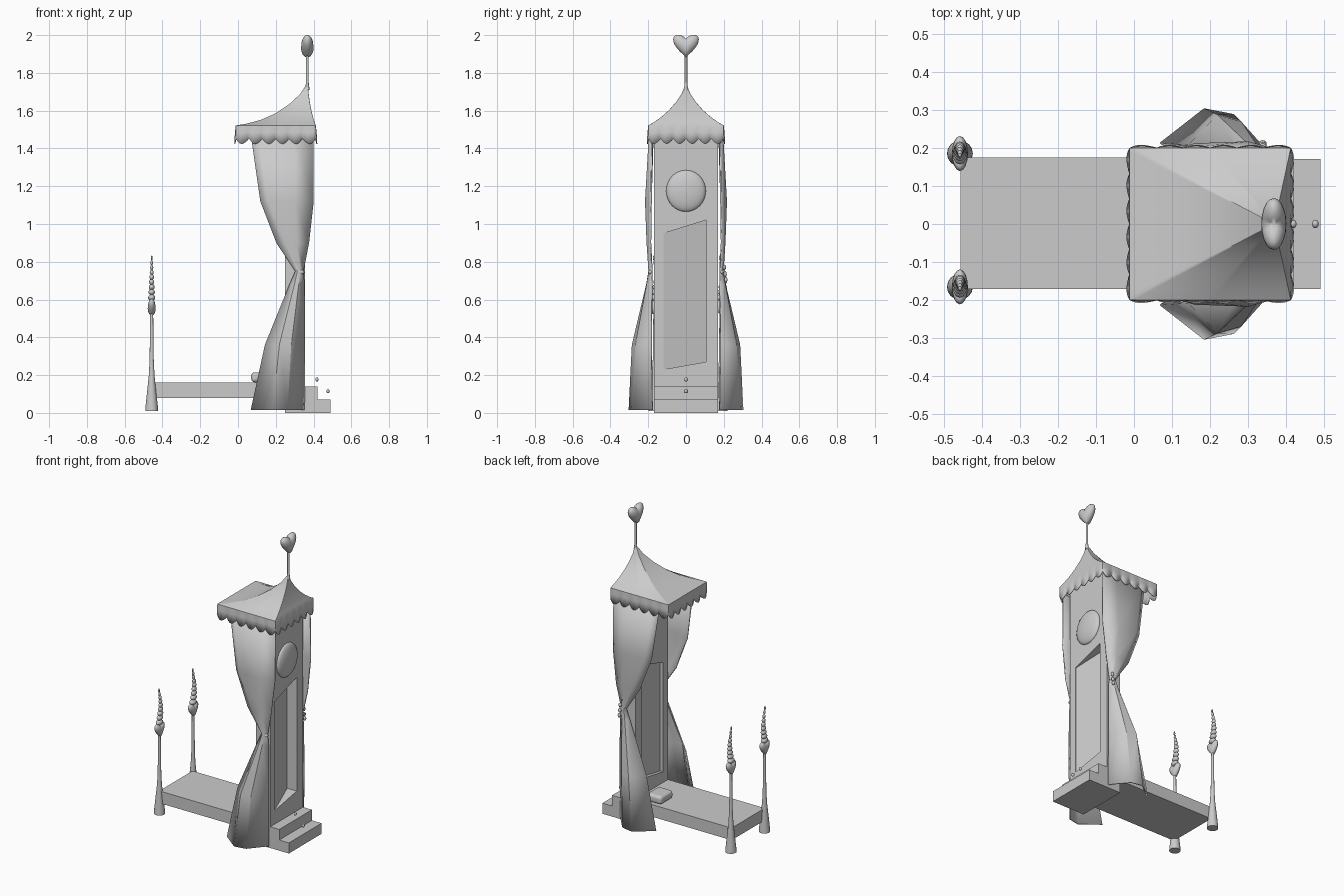
import bpy, bmesh, math
from math import sin, cos, pi

if "Cube" in bpy.data.objects:
    bpy.data.objects.remove(bpy.data.objects["Cube"])


def mesh_obj(name, verts, faces, smooth=None):
    me = bpy.data.meshes.new(name)
    me.from_pydata(verts, [], faces)
    bm = bmesh.new()
    bm.from_mesh(me)
    bmesh.ops.recalc_face_normals(bm, faces=bm.faces)
    bm.to_mesh(me)
    bm.free()
    ob = bpy.data.objects.new(name, me)
    bpy.context.collection.objects.link(ob)
    if smooth:
        bpy.ops.object.select_all(action='DESELECT')
        ob.select_set(True)
        bpy.context.view_layer.objects.active = ob
        bpy.ops.object.shade_smooth_by_angle(angle=math.radians(smooth))
    return ob


def prism(name, outline, lo, hi, axis):
    """Extrude a 2D outline along 'y' (outline is x,z) or 'z' (outline is x,y)."""
    n = len(outline)
    put = (lambda p, h: (p[0], h, p[1])) if axis == 'y' else (lambda p, h: (p[0], p[1], h))
    verts = [put(p, h) for h in (lo, hi) for p in outline]
    faces = [list(range(n)), list(range(n, 2 * n))]
    faces += [(i, (i + 1) % n, n + (i + 1) % n, n + i) for i in range(n)]
    return mesh_obj(name, verts, faces)


def box(name, x0, x1, y0, y1, z0, z1):
    return prism(name, [(x0, y0), (x1, y0), (x1, y1), (x0, y1)], z0, z1, 'z')


def lathe(name, x, y, profile, n=16):
    verts = [(x + r * cos(2 * pi * i / n), y + r * sin(2 * pi * i / n), z)
             for r, z in profile for i in range(n)]
    faces = [(k * n + i, k * n + (i + 1) % n, (k + 1) * n + (i + 1) % n, (k + 1) * n + i)
             for k in range(len(profile) - 1) for i in range(n)]
    faces += [list(range(n)), list(range(len(verts) - n, len(verts)))]
    return mesh_obj(name, verts, faces, 40)


def blob(name, loc, size, heart=False, seg=20, rings=12):
    bm = bmesh.new()
    bmesh.ops.create_uvsphere(bm, u_segments=seg, v_segments=rings, radius=1)
    for v in bm.verts:
        x, y, z = v.co
        if heart:
            z = z * .8 + .72 * abs(y) ** .75 - .17
        v.co = (loc[0] + x * size[0], loc[1] + y * size[1], loc[2] + z * size[2])
    me = bpy.data.meshes.new(name)
    bm.to_mesh(me)
    bm.free()
    for p in me.polygons:
        p.use_smooth = True
    ob = bpy.data.objects.new(name, me)
    bpy.context.collection.objects.link(ob)
    return ob


def solidify(ob, t):
    m = ob.modifiers.new("thickness", 'SOLIDIFY')
    m.thickness = t
    m.offset = 0


# bed base and pillow
box("bed_base", -.455, .29, -.17, .175, .08, .16)
pillow = box("pillow", .07, .18, .03, .16, .162, .215)
bev = pillow.modifiers.new("round", 'BEVEL')
bev.width, bev.segments = .018, 3

# steps with little floating knobs
prism("steps", [(.28, 0), (.49, 0), (.49, .07), (.42, .07), (.42, .14), (.28, .14)], -.17, .17, 'y')
for i, (x, z) in enumerate([(.476, .115), (.418, .177)]):
    blob(f"step_knob_{i}", (x, 0, z), (.009, .011, .011), seg=10, rings=6)

# tower wall: frame around a slanted door panel
box("wall_side_left", .25, .355, -.17, -.12, .0, 1.5)
box("wall_side_right", .25, .355, .105, .17, .0, 1.5)
mesh_obj("wall_top", [(x, y, z) for x in (.25, .355)
                      for y, z in ((-.12, .95), (.105, 1.02), (.105, 1.5), (-.12, 1.5))],
         [(0, 1, 2, 3), (4, 5, 6, 7), (0, 1, 5, 4), (1, 2, 6, 5), (2, 3, 7, 6), (3, 0, 4, 7)])
mesh_obj("wall_sill", [(x, y, z) for x in (.25, .355)
                       for y, z in ((-.12, 0), (.105, 0), (.105, .27), (-.12, .23))],
         [(0, 1, 2, 3), (4, 5, 6, 7), (0, 1, 5, 4), (1, 2, 6, 5), (2, 3, 7, 6), (3, 0, 4, 7)])
prism("door_panel", [(.352, -.12), (.285, .105), (.272, .105), (.272, -.12)], .23, 1.02, 'z')
blob("round_ornament", (.355, 0, 1.175), (.03, .105, .11), seg=24, rings=16)

# canopy roof with wavy scalloped valance
PEAK = (.367, 0)
N, SCALLOPS = 192, 24
rim = []
for i in range(N):
    s = 4 * i / N
    k, f = int(s), s - int(s)
    a, b = [((-1, -1), (1, -1)), ((1, -1), (1, 1)), ((1, 1), (-1, 1)), ((-1, 1), (-1, -1))][k]
    rim.append((a[0] + (b[0] - a[0]) * f, a[1] + (b[1] - a[1]) * f))
verts = []
for drop in (2, 1, 0):
    for i, (u, v) in enumerate(rim):
        w = abs(sin(pi * SCALLOPS * i / N))
        grow = 1 + .035 * drop / 2 * w
        z = (1.52, 1.485, 1.452 - .028 * w)[drop]
        verts.append((.2 + .21 * u * grow, .198 * v * grow, z))
profile = [(.15, 1.537), (.35, 1.565), (.55, 1.60), (.75, 1.645), (.9, 1.69), (.97, 1.725)]
for t, z in profile:
    for u, v in rim:
        x, y = .2 + .21 * u, .198 * v
        sag = .018 * sin(pi * t) * max(0, -u)
        verts.append((x + (PEAK[0] - x) * t, y + (PEAK[1] - y) * t, z - sag))
rows = 3 + len(profile)
faces = [(k * N + i, k * N + (i + 1) % N, (k + 1) * N + (i + 1) % N, (k + 1) * N + i)
         for k in range(rows - 1) for i in range(N)]
verts.append((PEAK[0], PEAK[1], 1.735))
faces += [((rows - 1) * N + i, (rows - 1) * N + (i + 1) % N, rows * N) for i in range(N)]
solidify(mesh_obj("canopy_roof", verts, faces, 40), .005)

# heart topper on a thin pole
lathe("topper_pole", PEAK[0], 0, [(.012, 1.71), (.007, 1.75), (.007, 1.9)], 10)
blob("topper_heart", (PEAK[0], 0, 1.942), (.033, .068, .062), heart=True)

# tied side curtains: each row is a height and four (x, y) section points
SECTIONS = [
    (1.47, (.07, .175), (.11, .193), (.30, .193), (.40, .18)),
    (1.12, (.12, .185), (.16, .208), (.30, .213), (.40, .185)),
    (.90, (.205, .188), (.25, .203), (.31, .205), (.375, .188)),
    (.75, (.305, .183), (.315, .195), (.33, .195), (.345, .180)),
    (.68, (.275, .188), (.30, .207), (.32, .205), (.35, .180)),
    (.36, (.145, .205), (.22, .283), (.28, .265), (.353, .183)),
    (.015, (.07, .21), (.185, .30), (.26, .285), (.35, .178)),
]
for side, label in ((1, "back"), (-1, "front")):
    verts = [(x, side * y, z) for z, *pts in SECTIONS for x, y in pts]
    faces = [(r * 4 + c, r * 4 + c + 1, r * 4 + c + 5, r * 4 + c + 4)
             for r in range(len(SECTIONS) - 1) for c in range(3)]
    solidify(mesh_obj(f"curtain_{label}", verts, faces, 25), .008)
    blob(f"curtain_tie_{label}", (.326, side * .188, .745), (.026, .012, .014), seg=12, rings=8)
for i, z in enumerate((.77, .735, .705)):
    blob(f"tie_bead_{i}", (.338, .203 + .004 * i, z), (.011, .009, .014), seg=10, rings=6)

# foot posts with heart and spiral bead finials
for y0, label in ((-.165, "front"), (.185, "back")):
    lathe(f"foot_post_{label}", -.457, y0,
          [(.034, .01), (.033, .03), (.015, .2), (.011, .28), (.008, .53)])
    blob(f"post_heart_{label}", (-.457, y0, .56), (.021, .046, .046), heart=True, seg=16, rings=10)
    for i in range(9):
        t = i / 8
        blob(f"post_bead_{label}_{i}", (-.457, y0 + .012 * sin(3.5 * t), .61 + .21 * t ** .95),
             (.019 - .014 * t, .028 - .022 * t, .017 - .004 * t), seg=12, rings=8)
